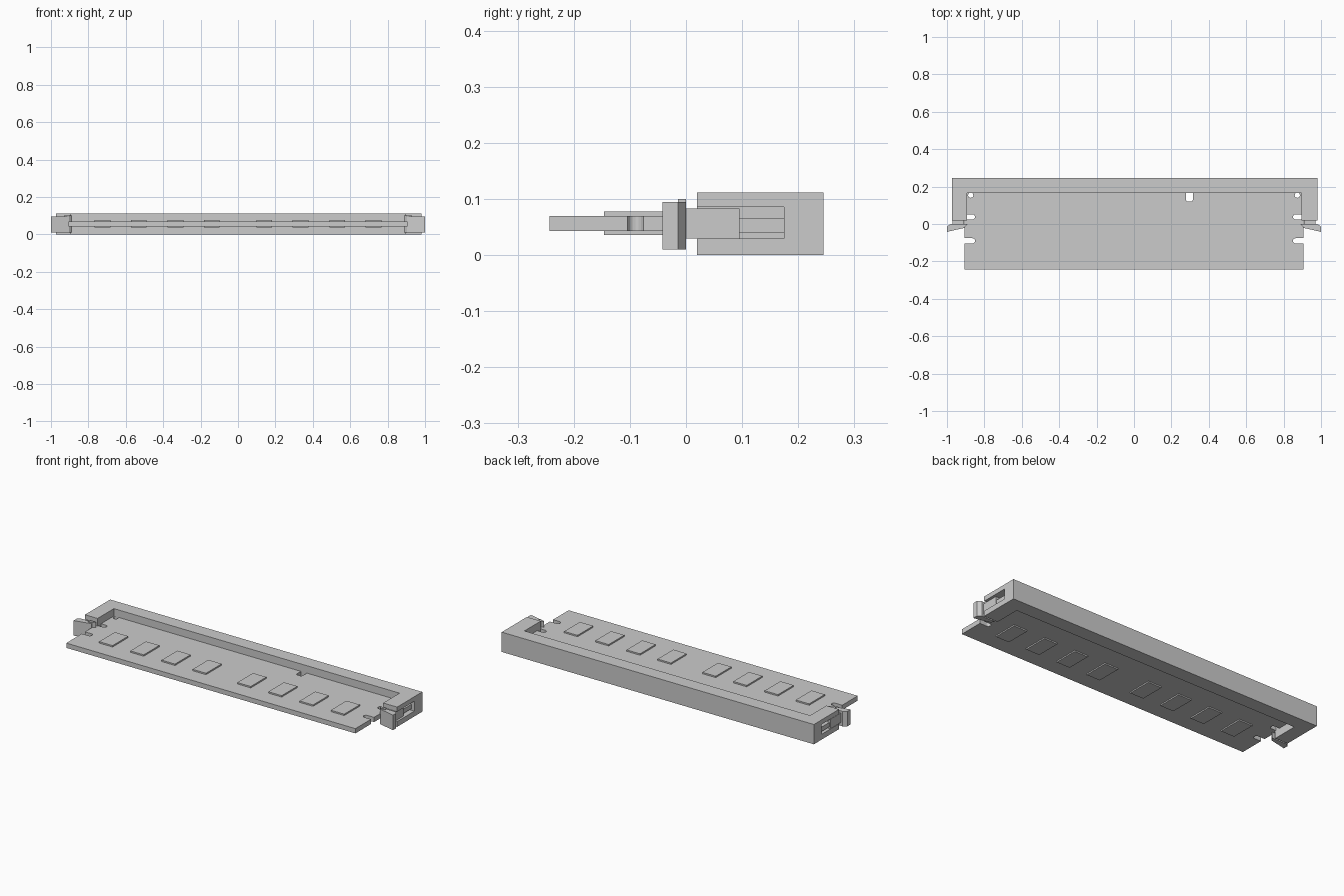
import bpy, bmesh
from math import cos, sin, pi

if "Cube" in bpy.data.objects:
    bpy.data.objects.remove(bpy.data.objects["Cube"])


def prism(bm, pts, z0, z1):
    # closed xy outline extruded from z0 to z1
    lo = [bm.verts.new((x, y, z0)) for x, y in pts]
    hi = [bm.verts.new((x, y, z1)) for x, y in pts]
    bm.faces.new(lo[::-1])
    bm.faces.new(hi)
    n = len(pts)
    for i in range(n):
        j = (i + 1) % n
        bm.faces.new((lo[i], lo[j], hi[j], hi[i]))


def rect(x0, x1, y0, y1):
    return [(x0, y0), (x1, y0), (x1, y1), (x0, y1)]


def build(name, parts):
    # parts: list of (outline, z0, z1)
    bm = bmesh.new()
    for p in parts:
        prism(bm, *p)
    bmesh.ops.recalc_face_normals(bm, faces=bm.faces[:])
    me = bpy.data.meshes.new(name)
    bm.to_mesh(me)
    bm.free()
    ob = bpy.data.objects.new(name, me)
    bpy.context.collection.objects.link(ob)
    return ob


def cut(ob, parts):
    tool = build(ob.name + "_cutter", parts)
    tool.hide_render = True
    m = ob.modifiers.new("cut", 'BOOLEAN')
    m.operation = 'DIFFERENCE'
    m.solver = 'EXACT'
    m.object = tool
    bpy.context.view_layer.objects.active = ob
    bpy.ops.object.modifier_apply(modifier=m.name)
    bpy.data.objects.remove(tool, do_unlink=True)


def side_notch(s, yc, r):
    # round-ended slot running in from the board's side edge
    arc = [(s * (0.85 + r - r * sin(pi * i / 8)), yc + r * cos(pi * i / 8)) for i in range(9)]
    return arc + [(s * 1.1, yc - r), (s * 1.1, yc + r)]


def disc(x, y, r, n=16):
    return [(x + r * cos(2 * pi * i / n), y + r * sin(2 * pi * i / n)) for i in range(n)]


# circuit board with side notches, small holes and key notch
board = build("circuit_board", [(rect(-0.905, 0.905, -0.243, 0.2), 0.043, 0.07)])
notches = []
for s in (-1, 1):
    notches += [(side_notch(s, -0.09, 0.014), 0, 0.2),
                (side_notch(s, 0.038, 0.014), 0, 0.2),
                (disc(s * 0.873, 0.154, 0.014), 0, 0.2)]
key = [(0.278, 0.3), (0.278, 0.13), (0.281, 0.123), (0.288, 0.12),
       (0.305, 0.12), (0.312, 0.123), (0.315, 0.13), (0.315, 0.3)]
notches.append((key, 0, 0.2))
cut(board, notches)

# memory chips on both faces
chips = []
for c in (0.14, 0.334, 0.53, 0.725):
    for s in (-1, 1):
        r = rect(s * c - 0.042, s * c + 0.042, -0.146, -0.006)
        chips += [(r, 0.07, 0.078), (r, 0.036, 0.043)]
build("memory_chips", chips)

# U-shaped socket with a latch pocket in each arm
socket = build("socket", [([(-0.972, 0.245), (-0.972, 0.02), (-0.893, 0.02), (-0.893, 0.166),
                            (0.895, 0.166), (0.895, 0.02), (0.982, 0.02), (0.982, 0.245)], 0, 0.112)])
cut(socket, [(rect(0.912, 1.1, -0.05, 0.175), 0.03, 0.086),
             (rect(-1.1, -0.912, -0.05, 0.175), 0.03, 0.086)])

# latches: finger wing, inner cheeks, arm in the pocket, tongue
for side, s in (("left", -1), ("right", 1)):
    wing = [(0.903, 0), (0.98, 0), (1.0, -0.014), (1.0, -0.042), (0.903, -0.02)]
    cheek = [(0.888, 0), (0.93, 0), (0.93, -0.014), (0.903, -0.014)]
    latch = [(wing, 0.01, 0.095), (cheek, 0.07, 0.1), (cheek, 0.01, 0.043),
             (rect(0.908, 0.97, -0.005, 0.095), 0.03, 0.083),
             (rect(0.908, 0.965, 0.095, 0.175), 0.04, 0.065)]
    build(side + "_latch", [([(s * x, y) for x, y in p], a, b) for p, a, b in latch])
